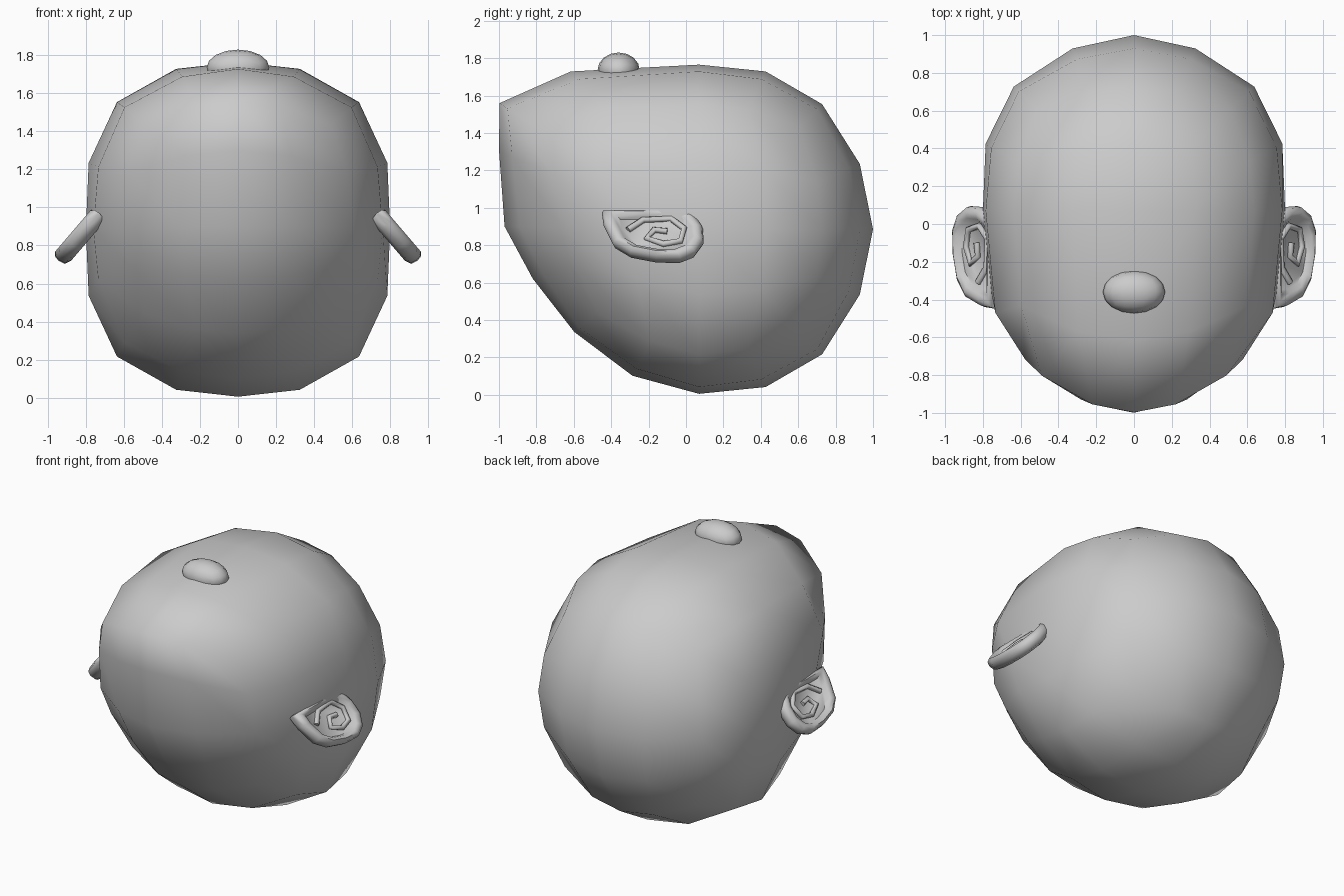
import bpy, bmesh
from math import tan, pi, atan2, hypot
from mathutils import Vector

if "Cube" in bpy.data.objects:
    bpy.data.objects.remove(bpy.data.objects["Cube"])


def make_object(name, bm, angle=None):
    bmesh.ops.recalc_face_normals(bm, faces=bm.faces)
    for f in bm.faces:
        f.smooth = True
    if angle:
        for e in bm.edges:
            e.smooth = e.calc_face_angle(0) < angle
    mesh = bpy.data.meshes.new(name)
    bm.to_mesh(mesh)
    bm.free()
    ob = bpy.data.objects.new(name, mesh)
    bpy.context.collection.objects.link(ob)
    return ob


def quad_sphere(cuts):
    """Subdivided cube pushed out to a unit sphere."""
    bm = bmesh.new()
    bmesh.ops.create_cube(bm, size=2)
    bmesh.ops.subdivide_edges(bm, edges=bm.edges[:], cuts=cuts, use_grid_fill=True)
    for v in bm.verts:
        v.co = Vector([tan(c * pi / 4) for c in v.co]).normalized()
    return bm


def lerp_table(table, t):
    i = min(max(int(t), 0), len(table) - 2)
    return table[i] + (table[i + 1] - table[i]) * (t - i)


def mirror_x(ob):
    ob.modifiers.new("Mirror", 'MIRROR')


# Head: slightly boxy quad sphere with the upper front drawn forward
DY = [0, 0, -.01, -.03, -.11, -.21, -.41, -.33, 0]
DZ = [0, .06, .12, .085, .015, .065, .005, 0, 0]
bm = quad_sphere(3)
for v in bm.verts:
    x, y, z = v.co
    bx = x * (1 + .5 * x * x * (1 - x * x))
    bz = z * (1 + .3 * z * z * (1 - z * z))
    co = Vector((.80 * bx * (1 - .08 * max(0, -y)), .07 + .93 * y, .885 + .88 * bz))
    if y < -1e-4:
        t = (atan2(z, -y) + pi / 2) / (pi / 8)
        rho = hypot(y, z)
        co.y += lerp_table(DY, t) * rho
        co.z += lerp_table(DZ, t) * rho
    v.co = co
make_object("head", bm)

# Nose: small dome on the top
bm = quad_sphere(3)
for v in bm.verts:
    v.co = Vector((.165 * v.co.x, -.36 + .113 * v.co.y, 1.735 + .095 * v.co.z))
make_object("nose", bm)

# Ears: tilted slabs with a hollowed outer face
ORIGIN = Vector((.755, 0, .94))
DOWN = Vector((.65, 0, -.76))
OUT = Vector((.76, 0, .65))


def ear_point(y, u, n):
    return ORIGIN + DOWN * u + OUT * n + Vector((0, y, 0))


OUTLINE = [(-.45, -.04), (-.44, .05), (-.39, .18), (-.30, .25), (-.16, .285), (-.03, .29),
           (.05, .25), (.095, .17), (.09, .07), (.05, -.01), (-.02, -.05), (-.24, -.04)]
CY, CU = -.16, .11
LOOPS = [(.75, -.05), (.95, -.035), (1, 0), (.97, .03), (.86, .045), (.74, .035), (.66, .01)]
bm = bmesh.new()
rings = [[bm.verts.new(ear_point(CY + (y - CY) * s, CU + (u - CU) * s, n)) for y, u in OUTLINE]
         for s, n in LOOPS]
count = len(OUTLINE)
for a, b in zip(rings, rings[1:]):
    for i in range(count):
        j = (i + 1) % count
        bm.faces.new((a[i], a[j], b[j], b[i]))
bm.faces.new(rings[0])
bm.faces.new(rings[-1])
mirror_x(make_object("ears", bm, angle=1.0))

# Curled ridges inside the ears
PATH = [(-.31, .09), (-.23, .02), (-.08, .01), (-.01, .08), (-.03, .17),
        (-.12, .19), (-.21, .15), (-.17, .09), (-.10, .10)]
curve = bpy.data.curves.new("ear_ridges", 'CURVE')
curve.dimensions = '3D'
curve.bevel_depth = .018
curve.bevel_resolution = 1
curve.use_fill_caps = True
spline = curve.splines.new('POLY')
spline.points.add(len(PATH) - 1)
for p, (y, u) in zip(spline.points, PATH):
    p.co = (*ear_point(y, u, .015), 1)
ridge = bpy.data.objects.new("ear_ridges", curve)
bpy.context.collection.objects.link(ridge)
mirror_x(ridge)
